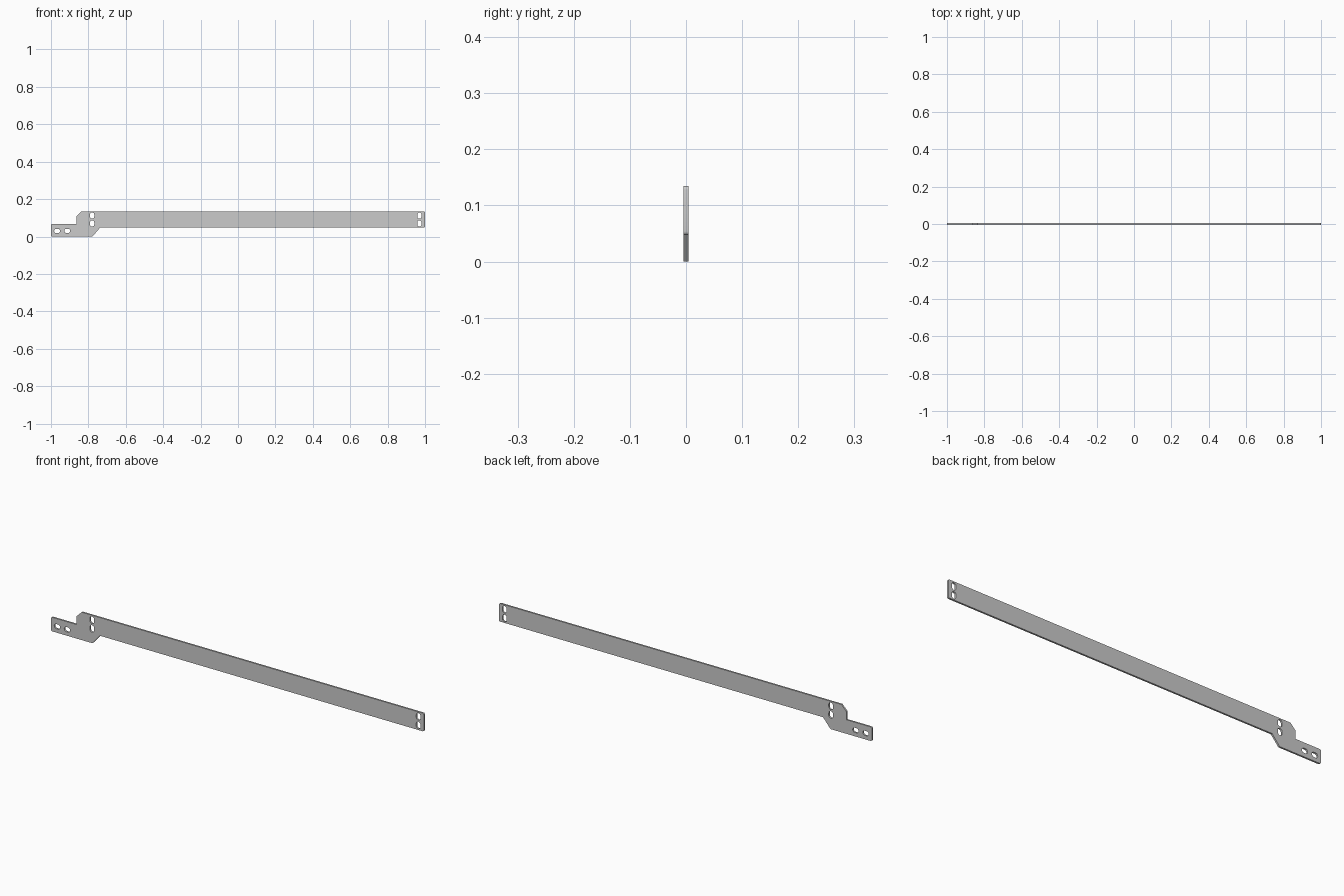
import bpy, bmesh
from math import sin, cos, pi, radians
from mathutils import Vector

if "Cube" in bpy.data.objects:
    bpy.data.objects.remove(bpy.data.objects["Cube"])

THICK = 0.0085


def rounded(points, seg=5):
    """Outline from (x, z, corner radius) points."""
    out = []
    for i, (x, z, r) in enumerate(points):
        p = Vector((x, z))
        if r == 0:
            out.append(p)
            continue
        a = (Vector(points[i - 1][:2]) - p).normalized() * r
        b = (Vector(points[(i + 1) % len(points)][:2]) - p).normalized() * r
        for k in range(seg + 1):
            t = k / seg * pi / 2
            out.append(p + a * (1 - sin(t)) + b * (1 - cos(t)))
    return out


def slot(cx, cz, w, h, seg=8):
    """Round-ended slot outline, longer in w or h."""
    r = min(w, h) / 2
    dx, dz = w / 2 - r, h / 2 - r
    start = -pi / 2 if w > h else 0
    pts = []
    for side in (1, -1):
        for k in range(seg + 1):
            t = start + pi * k / seg + (0 if side > 0 else pi)
            pts.append(Vector((cx + side * dx + r * cos(t), cz + side * dz + r * sin(t))))
    return pts


# plate outline: low tab at left, cranked up into the long bar
outline = rounded([
    (-1, 0, 0.007), (-0.778, 0, 0), (-0.738, 0.047, 0), (1, 0.047, 0.007),
    (1, 0.135, 0.007), (-0.836, 0.135, 0), (-0.864, 0.107, 0),
    (-0.864, 0.068, 0), (-1, 0.068, 0.007)])

# mounting slots: upright pairs at both bar ends, flat pair in the tab
slots = [slot(x, z, 0.023, 0.034) for x in (-0.78, 0.97) for z in (0.070, 0.112)]
slots += [slot(x, 0.030, 0.032, 0.023) for x in (-0.967, -0.913)]

curve = bpy.data.curves.new("bracket_plate", 'CURVE')
curve.dimensions = '2D'
curve.fill_mode = 'BOTH'
curve.extrude = THICK / 2
for loop in [outline] + slots:
    s = curve.splines.new('POLY')
    s.points.add(len(loop) - 1)
    for pt, co in zip(s.points, loop):
        pt.co = (co.x, co.y, 0, 1)
    s.use_cyclic_u = True

plate = bpy.data.objects.new("bracket_plate", curve)
bpy.context.collection.objects.link(plate)
plate.rotation_euler.x = radians(90)
bpy.context.view_layer.objects.active = plate
plate.select_set(True)
bpy.ops.object.convert(target='MESH')
plate = bpy.context.object
bpy.ops.object.transform_apply(rotation=True)

# weld faces to edges and shade
bm = bmesh.new()
bm.from_mesh(plate.data)
bmesh.ops.remove_doubles(bm, verts=bm.verts, dist=1e-5)
bmesh.ops.recalc_face_normals(bm, faces=bm.faces)
bm.to_mesh(plate.data)
bm.free()
bpy.ops.object.shade_smooth_by_angle(angle=radians(30))
